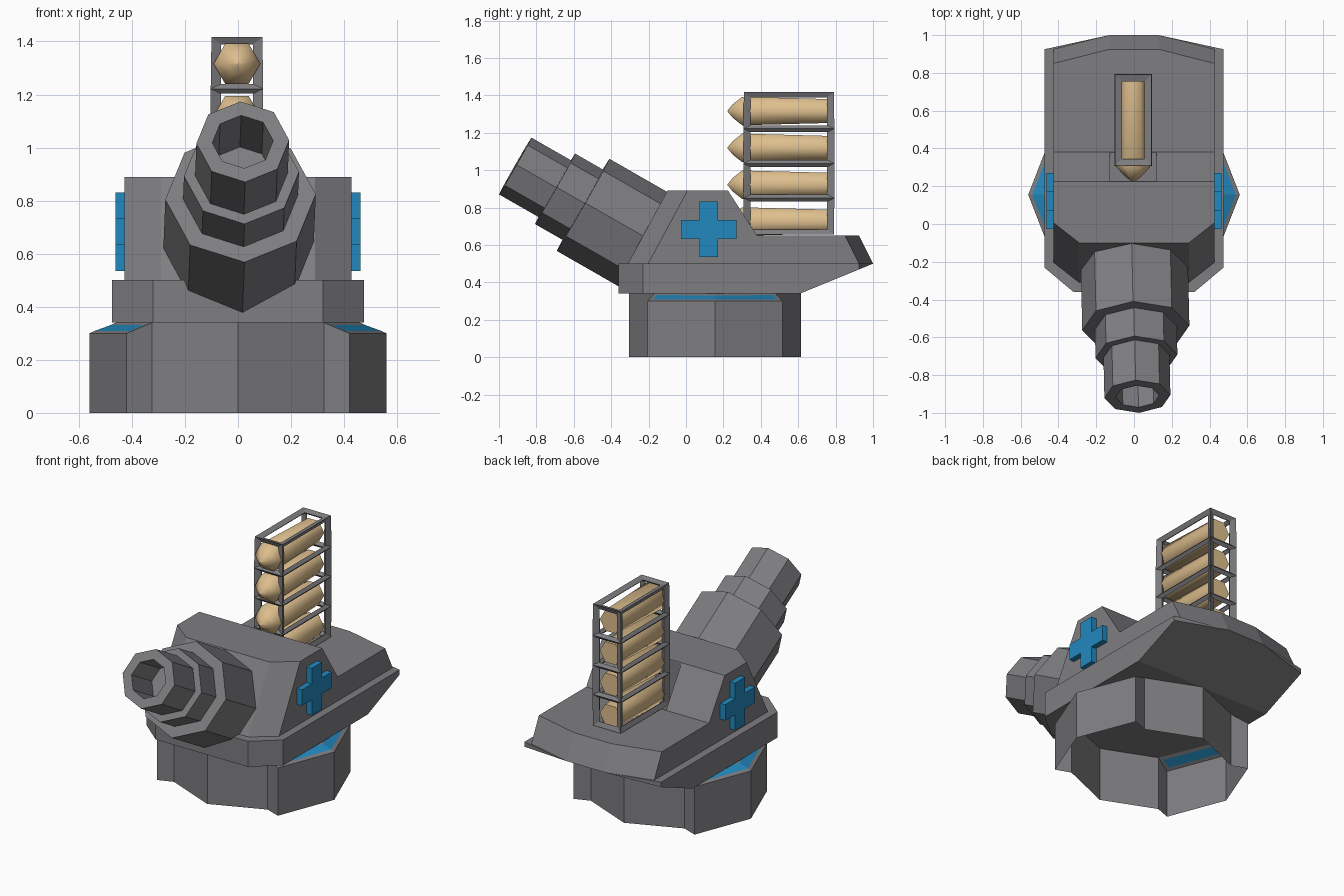
import bpy, bmesh, math
from mathutils import Vector, Matrix

if "Cube" in bpy.data.objects:
    bpy.data.objects.remove(bpy.data.objects["Cube"])


def material(name, rgb):
    m = bpy.data.materials.new(name)
    m.diffuse_color = (*rgb, 1)
    m.use_nodes = True
    m.node_tree.nodes["Principled BSDF"].inputs["Base Color"].default_value = m.diffuse_color
    return m


GREY = material("gun_grey", (0.21, 0.207, 0.22))
BLUE = material("team_blue", (0.016, 0.25, 0.52))
TAN = material("shell_tan", (0.73, 0.52, 0.27))


def finish(bm, name, *mats):
    bmesh.ops.recalc_face_normals(bm, faces=bm.faces[:])
    me = bpy.data.meshes.new(name)
    bm.to_mesh(me)
    bm.free()
    ob = bpy.data.objects.new(name, me)
    bpy.context.collection.objects.link(ob)
    for m in mats:
        me.materials.append(m)
    return ob


def prism(points, vec):
    """Extrude a planar polygon along vec into a closed solid."""
    bm = bmesh.new()
    f = bm.faces.new([bm.verts.new(p) for p in points])
    new = bmesh.ops.extrude_face_region(bm, geom=[f], use_keep_orig=True)["geom"]
    bmesh.ops.translate(bm, vec=vec, verts=[g for g in new if isinstance(g, bmesh.types.BMVert)])
    return bm


def cut(bm, p, q, r, keep):
    """Slice by the plane through p, q, r, keep the side holding 'keep', and cap it."""
    p, q, r = Vector(p), Vector(q), Vector(r)
    n = (q - p).cross(r - p).normalized()
    if n.dot(Vector(keep) - p) > 0:
        n = -n
    res = bmesh.ops.bisect_plane(bm, geom=bm.verts[:] + bm.edges[:] + bm.faces[:], dist=1e-5,
                                 plane_co=p, plane_no=n, clear_outer=True)
    edges = [g for g in res["geom_cut"] if isinstance(g, bmesh.types.BMEdge)]
    bmesh.ops.holes_fill(bm, edges=edges, sides=0)


def lathe(name, profile, sides, matrix, mat, roll=0.0):
    """Revolve (distance, radius) pairs about local z, capping both ends."""
    bm = bmesh.new()
    rings = []
    for d, r in profile:
        rings.append([bm.verts.new(matrix @ Vector((r * math.cos(a), r * math.sin(a), d)))
                      for a in (roll + 2 * math.pi * k / sides for k in range(sides))])
    for a, b in zip(rings, rings[1:]):
        for k in range(sides):
            j = (k + 1) % sides
            bm.faces.new((a[k], a[j], b[j], b[k]))
    bm.faces.new(rings[0])
    bm.faces.new(rings[-1])
    return finish(bm, name, mat)


# Pedestal: octagonal skirt, open below, with two sloped blue-topped ears
CY = 0.155
bm = bmesh.new()
outline = [(0, -.46, .34), (.325, -.325, .34), (.42, -.36, .30), (.56, 0, .30), (.42, .36, .30),
           (.325, .325, .34), (0, .46, .34)]
outline += [(-x, y, z) for x, y, z in reversed(outline[1:-1])]
top = [bm.verts.new((x, y + CY, z)) for x, y, z in outline]
low = [bm.verts.new((x, y + CY, 0)) for x, y, z in outline]
for i in range(len(top)):
    j = (i + 1) % len(top)
    bm.faces.new((low[i], low[j], top[j], top[i]))
right, left = bm.verts.new((.46, CY, .34)), bm.verts.new((-.46, CY, .34))
bm.faces.new((top[0], top[1], right, top[5], top[6], top[7], left, top[11]))
for mid, s in ((right, 1), (left, 7)):
    ear = [bm.faces.new((top[s], top[s + 1], top[s + 2], mid)),
           bm.faces.new((mid, top[s + 2], top[s + 3], top[s + 4]))]
    bm.normal_update()
    bmesh.ops.recalc_face_normals(bm, faces=bm.faces[:])
    bmesh.ops.inset_region(bm, faces=ear, thickness=.022, use_even_offset=True)
    for f in ear:
        f.material_index = 1
finish(bm, "pedestal", GREY, BLUE)

# Lower hull: flat deck slab with the tail sliced upward
half = [(.32, -.36), (.475, -.23), (.475, .925), (.13, 1.0)]
plan = half + [(-x, y) for x, y in reversed(half)]
bm = prism([(x, y, .34) for x, y in plan], (0, 0, .16))
cut(bm, (0, .61, .34), (1, .61, .34), (0, .998, .499), (0, 0, .4))
finish(bm, "lower_hull", GREY)

# Upper hull: side profile with angled front and rear corners
side = [(-.31, .50), (-.10, .89), (.225, .89), (.38, .65), (.925, .65), (1.0, .50)]
bm = prism([(-.427, y, z) for y, z in side], (.854, 0, 0))
for s in (1, -1):
    cut(bm, (s * .29, -.10, .89), (s * .43, .01, .89), (s * .29, -.31, .50), (0, .3, .6))
    cut(bm, (s * .13, .925, .65), (s * .427, .85, .65), (s * .13, 1.0, .50), (0, .3, .6))
hull = finish(bm, "upper_hull", GREY)

# Notch in the rear slope where the magazine feeds in
cutter = finish(prism([(-.127, .227, .652), (.12, .227, .652), (.12, .5, .652), (-.127, .5, .652)],
                      (0, 0, .4)), "notch_cutter")
cutter.hide_render = True
mod = hull.modifiers.new("notch", "BOOLEAN")
mod.object, mod.operation, mod.solver = cutter, "DIFFERENCE", "EXACT"
bpy.context.view_layer.objects.active = hull
bpy.ops.object.modifier_apply(modifier="notch")
bpy.data.objects.remove(cutter)

# Barrel: three stepped octagonal sleeves and a blind bore
axis = Vector((.02, -.868, .497)).normalized()
zx = Vector((1, 0, 0)).cross(axis).normalized()
xx = zx.cross(axis).normalized()
rot = Matrix((xx, axis.cross(xx), axis)).transposed().to_4x4()
muzzle = Matrix.Translation((.018, -.913, 1.022)) @ rot
lathe("barrel", [(-.82, .284), (-.418, .284), (-.418, .217), (-.245, .217), (-.245, .175),
                 (0, .175), (0, .115), (-.24, .115)], 8, muzzle, GREY, math.radians(3))

# Blue crosses on both flanks
a, b = .148, .05
cross = [(a, b), (b, b), (b, a), (-b, a), (-b, b), (-a, b)]
cross += [(-y, -z) for y, z in cross]
for s, name in ((1, "right_cross"), (-1, "left_cross")):
    finish(prism([(s * .42, .122 + y, .683 + z) for y, z in cross], (s * .042, 0, 0)), name, BLUE)

# Magazine rack: stacked open cells made as a wireframe cage
RX, T, SZ = -.004, .045, .8
z0, z1 = .665, 1.407
bm = bmesh.new()
levels = [[bm.verts.new((RX + x, y, (z0 + (z1 - z0) * k / 4) / SZ)) for x, y in
           ((-.083, .3225), (.083, .3225), (.083, .7775), (-.083, .7775))] for k in range(5)]
for lo, hi in zip(levels, levels[1:]):
    for k in range(4):
        j = (k + 1) % 4
        bm.faces.new((lo[k], lo[j], hi[j], hi[k]))
bm.faces.new(levels[0])
bm.faces.new(levels[-1])
rack = finish(bm, "magazine_rack", GREY)
rack.scale.z = SZ
mod = rack.modifiers.new("cage", "WIREFRAME")
mod.thickness, mod.offset, mod.use_even_offset = T, 0, True
bpy.context.view_layer.objects.active = rack
bpy.ops.object.modifier_apply(modifier="cage")

# Four six-sided shells, pointing forward
for i in range(4):
    m = Matrix.Translation((RX, 0, .725 + .197 * i)) @ Matrix.Rotation(math.radians(-90), 4, "X")
    shell = lathe(f"shell_{i + 1}", [(.223, .004), (.25, .042), (.30, .088), (.755, .074)], 6, m, TAN)
    bpy.ops.object.select_all(action="DESELECT")
    shell.select_set(True)
    bpy.context.view_layer.objects.active = shell
    bpy.ops.object.shade_smooth_by_angle(angle=math.radians(75))
